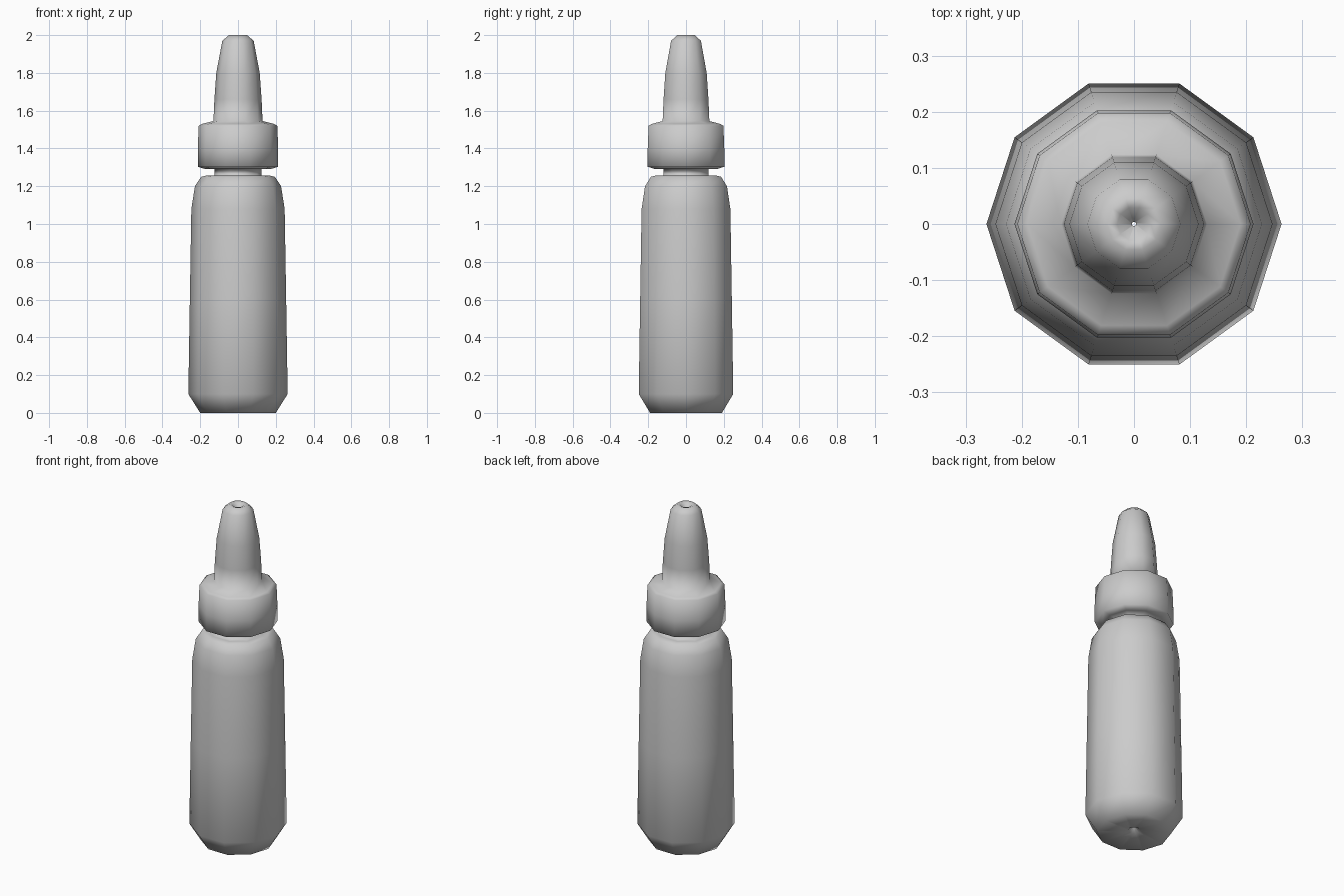
import bpy, bmesh
from math import cos, sin, pi

if "Cube" in bpy.data.objects:
    bpy.data.objects.remove(bpy.data.objects["Cube"])

SIDES = 10


def lathe(name, profile):
    """Revolve (radius, z) points around the z axis into a smooth ten-sided shell."""
    bm = bmesh.new()
    rings = [[bm.verts.new((r * cos(2 * pi * i / SIDES), r * sin(2 * pi * i / SIDES), z))
              for i in range(SIDES)] for r, z in profile]
    for low, high in zip(rings, rings[1:]):
        for i in range(SIDES):
            j = (i + 1) % SIDES
            bm.faces.new((low[i], low[j], high[j], high[i]))
    for face in bm.faces:
        face.smooth = True
    mesh = bpy.data.meshes.new(name)
    bm.to_mesh(mesh)
    bm.free()
    obj = bpy.data.objects.new(name, mesh)
    bpy.context.collection.objects.link(obj)
    return obj


# Base dimple, body, shoulder and neck
bottle = [(0.004, 0.04), (0.035, 0.012), (0.20, 0.0), (0.263, 0.10), (0.255, 0.60),
          (0.247, 1.08), (0.228, 1.20), (0.195, 1.25), (0.165, 1.257), (0.125, 1.25)]
# Neck into the collar
collar = [(0.125, 1.29), (0.17, 1.29), (0.213, 1.303), (0.213, 1.40),
          (0.208, 1.52), (0.19, 1.53), (0.13, 1.545)]
# Tapered nozzle with a small hole in the tip
nozzle = [(0.125, 1.66), (0.115, 1.80), (0.083, 1.97), (0.048, 2.0),
          (0.03, 1.995), (0.004, 1.96)]

lathe("squeeze_bottle", bottle + collar + nozzle)
